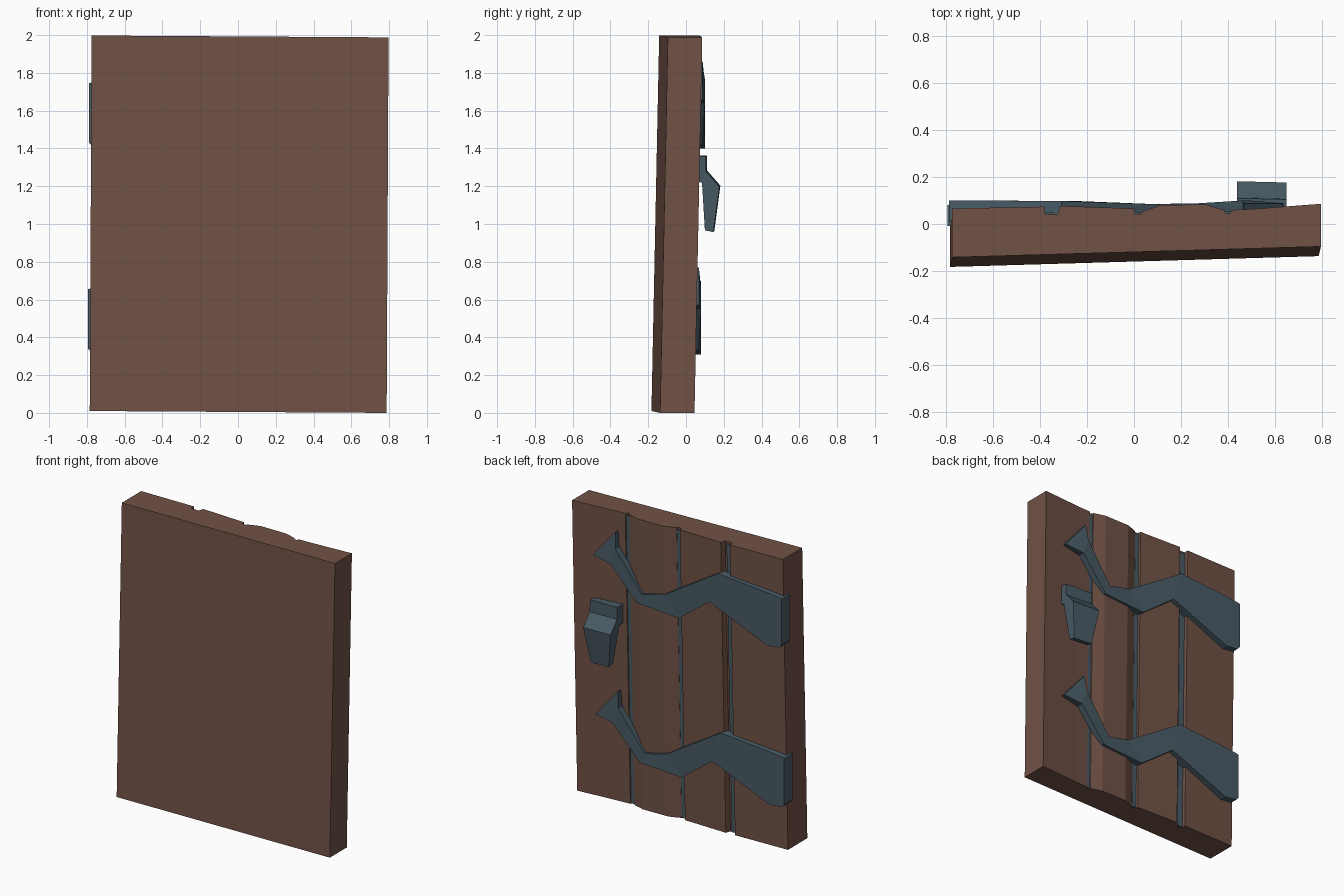
import bpy, bmesh
from mathutils import Vector

if "Cube" in bpy.data.objects:
    bpy.data.objects.remove(bpy.data.objects["Cube"])


def material(name, rgb):
    m = bpy.data.materials.new(name)
    m.diffuse_color = (*rgb, 1)
    m.use_nodes = True
    m.node_tree.nodes["Principled BSDF"].inputs["Base Color"].default_value = m.diffuse_color
    return m


WOOD = material("wood", (0.165, 0.085, 0.062))
IRON = material("iron", (0.065, 0.105, 0.13))


def finish(name, bm, mat):
    bmesh.ops.recalc_face_normals(bm, faces=bm.faces)
    me = bpy.data.meshes.new(name)
    bm.to_mesh(me)
    bm.free()
    me.materials.append(mat)
    ob = bpy.data.objects.new(name, me)
    bpy.context.collection.objects.link(ob)
    return ob


def lean(x, y, z):
    # the door leans slightly: y is given at the top edge
    return Vector((x + 0.005 * (z - 1), y - 0.0205 * (2 - z), 0.005 + 0.994 * z - 0.0063 * x))


def loft(name, a, b, mat):
    # closed solid between two matching outlines
    bm = bmesh.new()
    va = [bm.verts.new(p) for p in a]
    vb = [bm.verts.new(p) for p in b]
    n = len(va)
    bm.faces.new(va)
    bm.faces.new(vb[::-1])
    for i in range(n):
        j = (i + 1) % n
        bm.faces.new((va[i], va[j], vb[j], vb[i]))
    return finish(name, bm, mat)


# door panel: plank profile with grooves on the back
profile = [(-0.78, -0.142), (0.792, -0.096), (0.792, 0.086), (0.50, 0.064), (0.41, 0.06),
           (0.405, 0.045), (0.385, 0.045), (0.38, 0.06), (0.30, 0.083), (0.11, 0.081),
           (0.03, 0.052), (0.025, 0.042), (0.0, 0.042), (-0.005, 0.066), (-0.32, 0.077),
           (-0.33, 0.042), (-0.385, 0.042), (-0.387, 0.074), (-0.78, 0.066)]
loft("door_panel", [lean(x, y, 0) for x, y in profile],
     [lean(x, y, 2) for x, y in profile], WOOD)

# iron strips showing in the grooves
for i, (x0, x1, y) in enumerate([(-0.386, -0.345, 0.05), (-0.004, 0.029, 0.052), (0.382, 0.408, 0.054)]):
    box = [(x0, 0.03), (x1, 0.03), (x1, y), (x0, y)]
    loft(f"groove_strip_{i + 1}", [lean(px, py, 0.002) for px, py in box],
         [lean(px, py, 1.985) for px, py in box], IRON)

# hinge strap stations: upper edge x, z; lower edge x, z; outer y; inner y
STRAP = [(0.47, 1.86, 0.64, 1.66, 0.088, 0.05),
         (0.46, 1.75, 0.50, 1.64, 0.100, 0.05),
         (0.27, 1.49, 0.31, 1.42, 0.088, 0.05),
         (0.105, 1.53, -0.005, 1.40, 0.084, 0.04),
         (-0.31, 1.79, -0.246, 1.58, 0.098, 0.04),
         (-0.68, 1.76, -0.68, 1.40, 0.100, 0.04),
         (-0.77, 1.75, -0.77, 1.41, 0.100, 0.012),
         (-0.789, 1.745, -0.789, 1.43, 0.100, 0.012)]


def hinge(name, dx, dy, dz):
    bm = bmesh.new()
    off = Vector((dx, dy, dz))
    rings = []
    for xt, zt, xb, zb, yo, yi in STRAP:
        pts = [(xt, yo, zt), (xb, yo, zb), (xb, yi, zb), (xt, yi, zt)]
        rings.append([bm.verts.new(Vector(p) + off) for p in pts])
    for a, b in zip(rings, rings[1:]):
        for i in range(4):
            j = (i + 1) % 4
            bm.faces.new((a[i], a[j], b[j], b[i]))
    bm.faces.new(rings[0])
    bm.faces.new(rings[-1][::-1])
    finish(name, bm, IRON)


hinge("upper_hinge", 0, 0, 0)
hinge("lower_hinge", -0.006, -0.02, -1.09)

# handle: bent side profile (y, z), narrowing towards the bottom
side = [(0.045, 1.36, 0), (0.11, 1.36, 0), (0.112, 1.28, 0), (0.182, 1.20, 0),
        (0.15, 0.96, 0.035), (0.105, 0.97, 0.035), (0.09, 1.22, 0), (0.045, 1.24, 0)]
loft("handle", [(0.44 + t, y, z + 0.003) for y, z, t in side],
     [(0.65 - t, y - 0.005, z - 0.003) for y, z, t in side], IRON)
